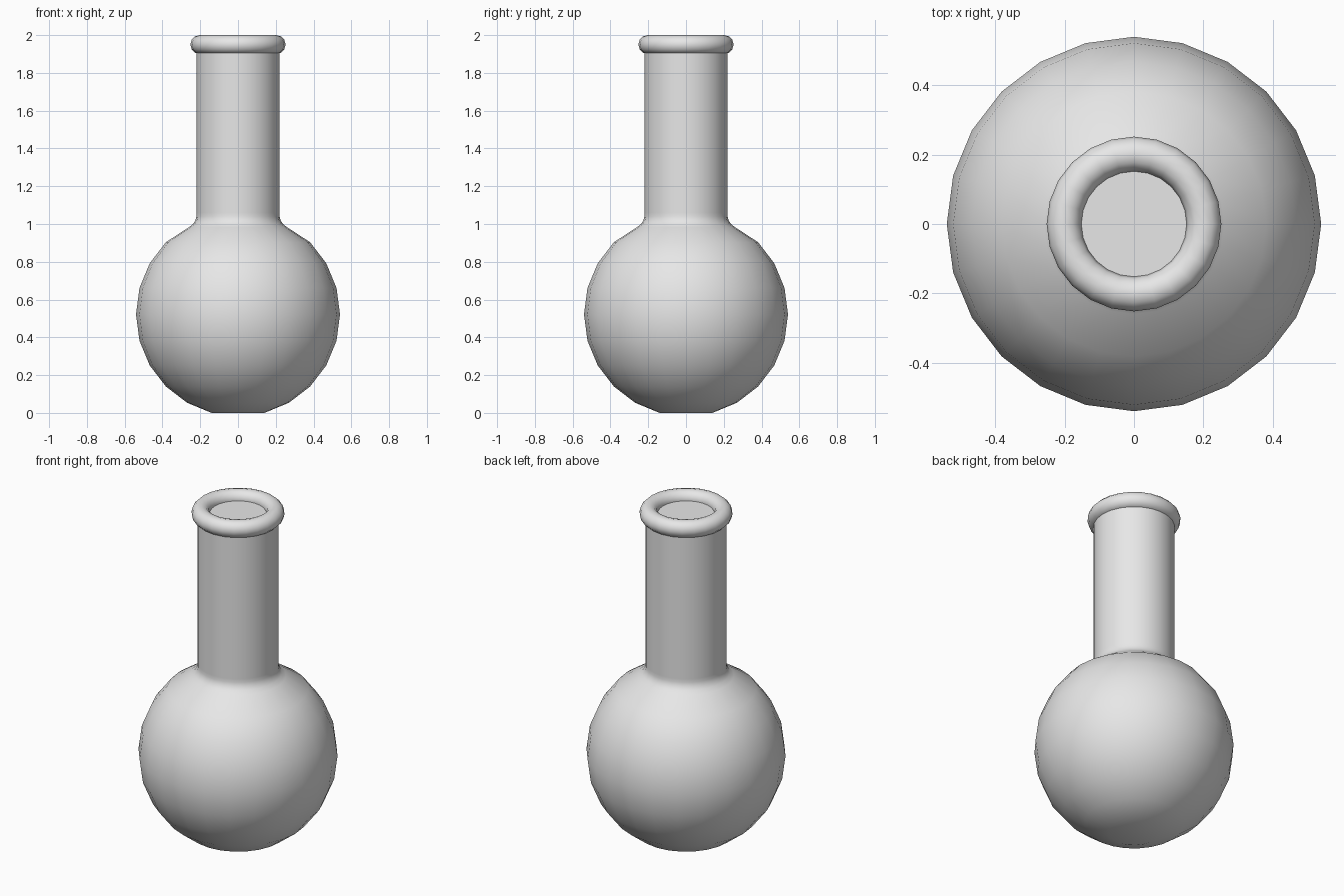
import bpy
import math

SEGMENTS = 24
BULB_RADIUS = 0.54
BULB_CENTRE = BULB_RADIUS * math.cos(math.radians(15))
NECK_RADIUS = 0.22

cube = bpy.data.objects.get("Cube")
if cube:
    bpy.data.objects.remove(cube, do_unlink=True)

grey = bpy.data.materials.new("light_grey")
grey.use_nodes = True
colour = (0.8, 0.8, 0.8, 1.0)
grey.diffuse_color = colour
grey.node_tree.nodes["Principled BSDF"].inputs["Base Color"].default_value = colour


def finish(obj):
    """Give the part its colour and smooth shading with sharp corners."""
    obj.data.materials.append(grey)
    bpy.ops.object.select_all(action="DESELECT")
    obj.select_set(True)
    bpy.context.view_layer.objects.active = obj
    bpy.ops.object.shade_smooth_by_angle(angle=math.radians(35))


def lathe(name, profile):
    """Spin (radius, height) points around z and close both ends."""
    verts, faces = [], []
    for r, z in profile:
        for i in range(SEGMENTS):
            a = 2 * math.pi * i / SEGMENTS
            verts.append((r * math.cos(a), r * math.sin(a), z))
    for k in range(len(profile) - 1):
        low, high = k * SEGMENTS, (k + 1) * SEGMENTS
        for i in range(SEGMENTS):
            j = (i + 1) % SEGMENTS
            faces.append((low + i, low + j, high + j, high + i))
    faces.append(tuple(reversed(range(SEGMENTS))))
    faces.append(tuple(range(len(verts) - SEGMENTS, len(verts))))
    mesh = bpy.data.meshes.new(name)
    mesh.from_pydata(verts, [], faces)
    obj = bpy.data.objects.new(name, mesh)
    bpy.context.collection.objects.link(obj)
    finish(obj)
    return obj


# Round bulb with a small flat base, in steps of 15 degrees
profile = []
for deg in range(-75, 46, 15):
    a = math.radians(deg)
    profile.append((BULB_RADIUS * math.cos(a), BULB_CENTRE + BULB_RADIUS * math.sin(a)))

# Soft shoulder, then the straight neck, closed just inside the rim
profile += [(0.26, 0.983), (0.238, 1.0), (0.225, 1.02), (NECK_RADIUS, 1.04),
            (NECK_RADIUS, 1.06), (NECK_RADIUS, 1.95)]
lathe("flask_body", profile)

# Rounded lip around the mouth
bpy.ops.mesh.primitive_torus_add(major_segments=SEGMENTS, minor_segments=12,
                                 major_radius=0.202, minor_radius=0.05,
                                 location=(0, 0, 1.95))
rim = bpy.context.object
rim.name = rim.data.name = "mouth_rim"
finish(rim)
